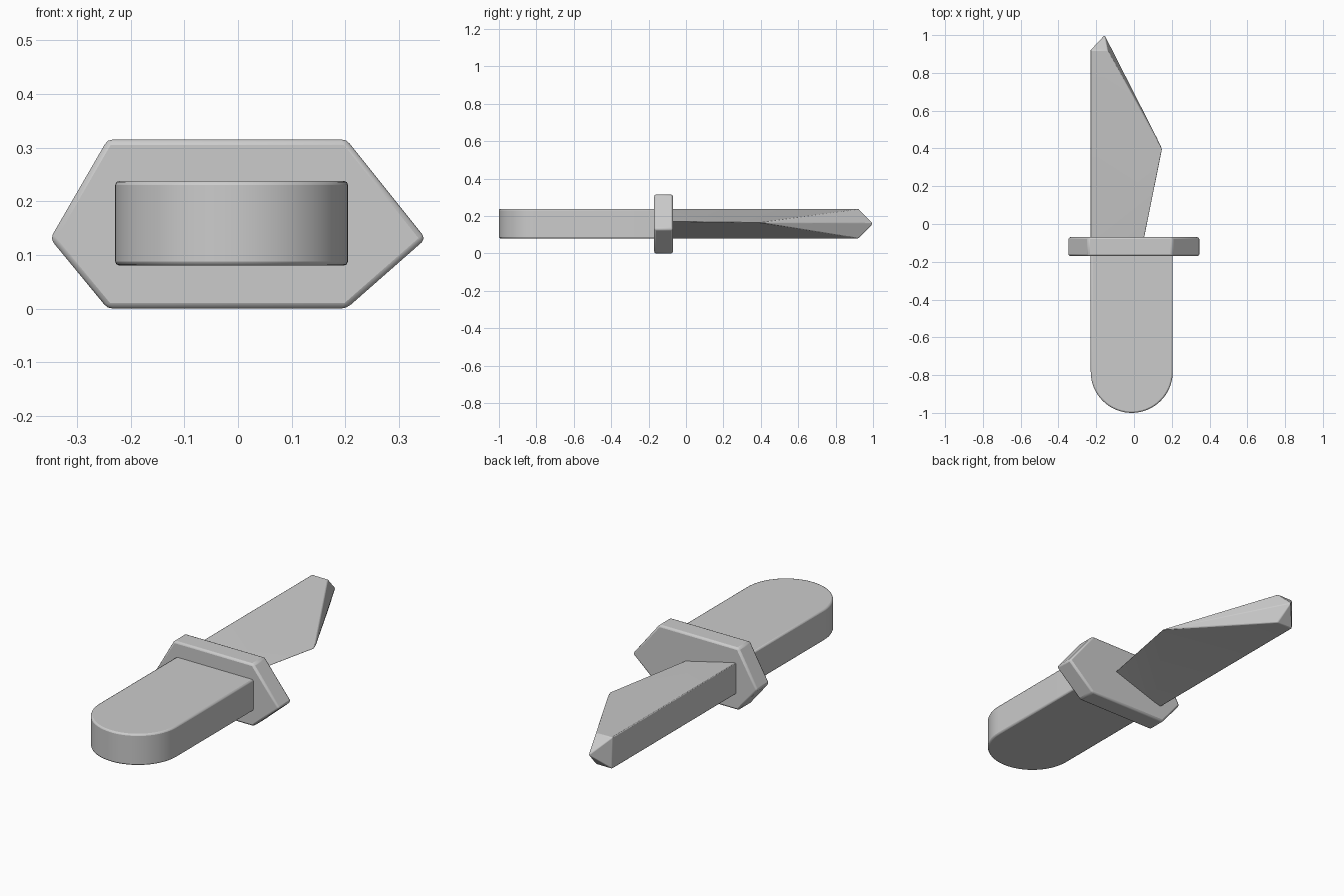
import bpy, bmesh, math
from mathutils import Vector

if "Cube" in bpy.data.objects:
    bpy.data.objects.remove(bpy.data.objects["Cube"], do_unlink=True)

grey = bpy.data.materials.new("plain_grey")
GREY = (0.6, 0.6, 0.6, 1)
grey.diffuse_color = GREY
grey.use_nodes = True
grey.node_tree.nodes["Principled BSDF"].inputs["Base Color"].default_value = GREY


def finish(name, bm, bevel):
    """Turn a bmesh into a softly bevelled object."""
    bmesh.ops.recalc_face_normals(bm, faces=bm.faces)
    mesh = bpy.data.meshes.new(name)
    bm.to_mesh(mesh)
    bm.free()
    mesh.materials.append(grey)
    obj = bpy.data.objects.new(name, mesh)
    bpy.context.collection.objects.link(obj)
    mod = obj.modifiers.new("soft_edges", "BEVEL")
    mod.width = bevel
    mod.segments = 2
    mod.limit_method = "ANGLE"
    mod.angle_limit = math.radians(30)
    bpy.ops.object.select_all(action="DESELECT")
    obj.select_set(True)
    bpy.context.view_layer.objects.active = obj
    bpy.ops.object.shade_smooth_by_angle(angle=math.radians(30))


def extrude_outline(name, points, direction, bevel):
    """Extrude a flat outline along a direction."""
    bm = bmesh.new()
    face = bm.faces.new([bm.verts.new(p) for p in points])
    new = bmesh.ops.extrude_face_region(bm, geom=[face])["geom"]
    verts = [v for v in new if isinstance(v, bmesh.types.BMVert)]
    bmesh.ops.translate(bm, verts=verts, vec=Vector(direction))
    finish(name, bm, bevel)


# Handle: flat bar with a round end
LOW, HIGH = 0.08, 0.238
CX, R = -0.012, 0.217
outline = [(CX + R, -0.12, LOW), (CX - R, -0.12, LOW)]
for i in range(33):
    a = math.pi + math.pi * i / 32
    outline.append((CX + R * math.cos(a), -0.783 + R * math.sin(a), LOW))
extrude_outline("handle", outline, (0, 0, HIGH - LOW), 0.008)

# Guard: wide hexagonal plate
hexagon = [(-0.35, 0.13), (-0.243, 0.315), (0.202, 0.315),
           (0.35, 0.13), (0.202, 0.0), (-0.243, 0.0)]
extrude_outline("guard", [(x, -0.17, z) for x, z in hexagon], (0, 0.1, 0), 0.01)

# Blade: wedge from a thick spine to a sharp edge, with a faceted tip
bm = bmesh.new()
base_edge = bm.verts.new((0.045, -0.12, 0.172))
belly = bm.verts.new((0.15, 0.4, 0.165))
tip = bm.verts.new((-0.155, 1.0, 0.16))
sides = []
for z in (HIGH, LOW):
    spine_base = bm.verts.new((-0.23, -0.12, z))
    spine_end = bm.verts.new((-0.23, 0.92, z))
    shoulder = bm.verts.new((-0.14, 0.92, z))
    sides.append((spine_base, spine_end, shoulder))
    bm.faces.new((spine_base, base_edge, belly))
    bm.faces.new((spine_base, belly, shoulder, spine_end))
    bm.faces.new((spine_end, shoulder, tip))
(t0, t1, t2), (b0, b1, b2) = sides
bm.faces.new((t0, t1, b1, b0))
bm.faces.new((t1, tip, b1))
bm.faces.new((t2, belly, tip))
bm.faces.new((b2, belly, tip))
bm.faces.new((t0, b0, base_edge))
finish("blade", bm, 0.004)
